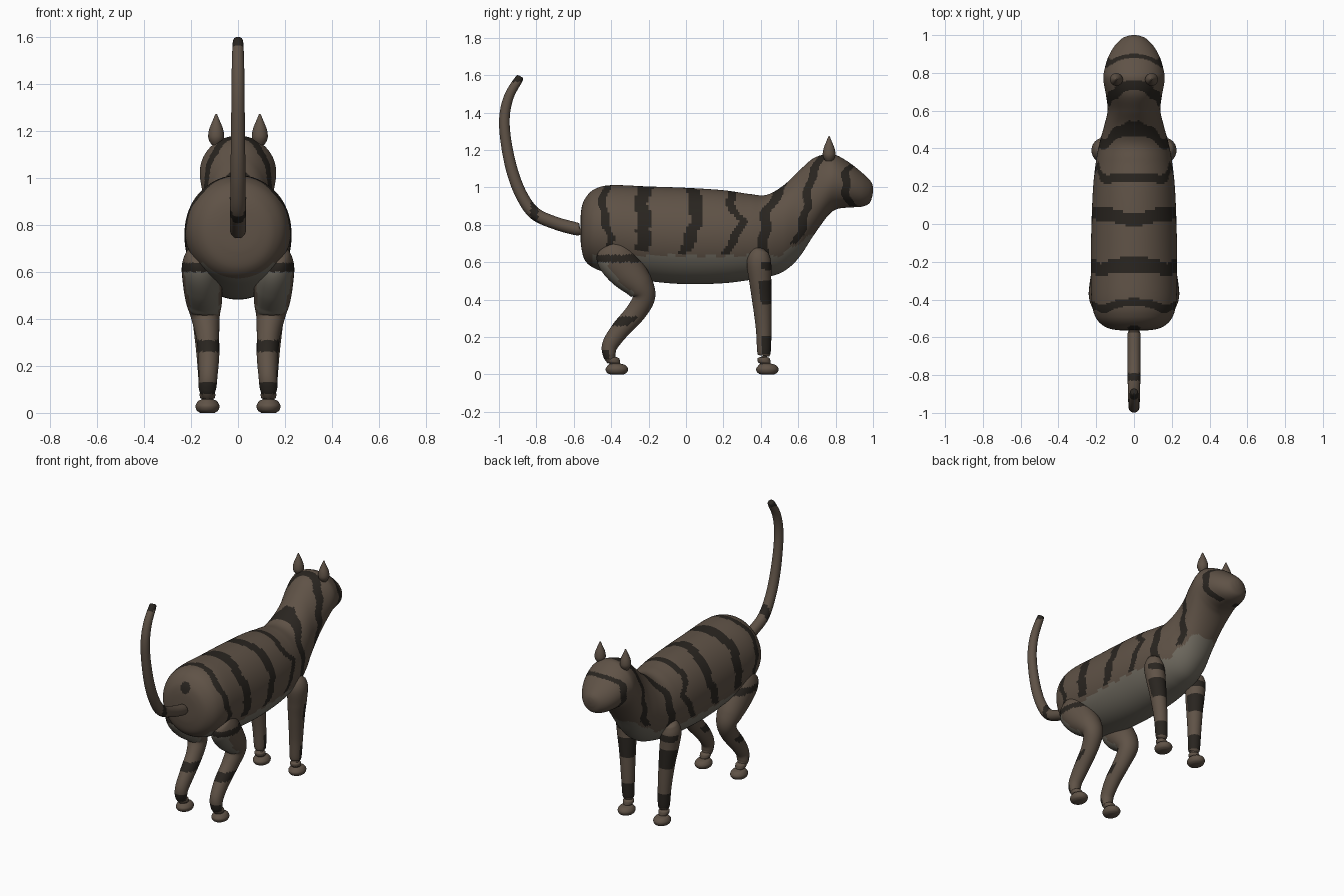
import bpy, bmesh, math
from mathutils import Vector


def material(name, rgb):
    m = bpy.data.materials.new(name)
    m.diffuse_color = (*rgb, 1)
    return m


MATS = [material("brown_fur", (0.115, 0.085, 0.062)),
        material("dark_fur", (0.022, 0.018, 0.014)),
        material("pale_fur", (0.165, 0.15, 0.12))]
BROWN, DARK, PALE = 0, 1, 2


def spline(rows, steps):
    """Catmull-Rom through rows of numbers."""
    out = []
    n = len(rows)
    for i in range(n - 1):
        p = [rows[max(0, min(n - 1, i + k))] for k in (-1, 0, 1, 2)]
        for s in range(steps):
            t = s / steps
            out.append([0.5 * (2 * b + (c - a) * t + (2 * a - 5 * b + 4 * c - d) * t * t
                               + (3 * b - a - 3 * c + d) * t ** 3) for a, b, c, d in zip(*p)])
    out.append(list(rows[-1]))
    return out


def loft(name, rows, paint, segs=32, steps=8, normal=None):
    """Skin elliptical rings; row = x, y, z, half width in x, half depth."""
    pts = spline(rows, steps)
    bm = bmesh.new()
    rings = []
    for i, (x, y, z, rx, rn) in enumerate(pts):
        a, b = pts[max(0, i - 1)], pts[min(len(pts) - 1, i + 1)]
        nv = normal or Vector((0, a[2] - b[2], b[1] - a[1])).normalized()
        rx, rn = max(rx, 0.002), max(rn, 0.002)
        ring = []
        for k in range(segs):
            t = 2 * math.pi * k / segs
            ring.append(bm.verts.new(Vector((x + rx * math.cos(t), y, z)) + nv * (rn * math.sin(t))))
        rings.append(ring)
    for r, q in zip(rings, rings[1:]):
        for k in range(segs):
            bm.faces.new((r[k], r[(k + 1) % segs], q[(k + 1) % segs], q[k]))
    bm.faces.new(rings[0])
    bm.faces.new(rings[-1])
    bmesh.ops.recalc_face_normals(bm, faces=bm.faces)
    for f in bm.faces:
        f.smooth = True
        f.material_index = paint(f.calc_center_median(), f.normal)
    me = bpy.data.meshes.new(name)
    bm.to_mesh(me)
    bm.free()
    for m in MATS:
        me.materials.append(m)
    ob = bpy.data.objects.new(name, me)
    bpy.context.collection.objects.link(ob)
    return ob


# Coat stripes: half width, then (z, y) points from low to high
STRIPES = [
    (0.020, [(0.63, -0.40), (0.75, -0.41), (0.90, -0.45), (1.02, -0.42)]),
    (0.038, [(0.66, -0.24), (0.80, -0.22), (0.90, -0.24), (1.02, -0.22)]),
    (0.035, [(0.65, -0.01), (0.80, 0.05), (0.92, 0.06), (1.02, 0.01)]),
    (0.024, [(0.64, 0.20), (0.72, 0.26), (0.82, 0.30), (0.92, 0.23), (1.0, 0.25)]),
    (0.028, [(0.60, 0.40), (0.75, 0.42), (0.88, 0.43), (0.96, 0.49), (1.03, 0.52)]),
    (0.022, [(0.70, 0.58), (0.78, 0.62), (0.90, 0.645), (1.03, 0.66), (1.2, 0.74)]),
    (0.022, [(0.90, 0.89), (0.98, 0.85), (1.08, 0.855), (1.13, 0.90)]),
]


def body_paint(c, n):
    if -0.5 < c.y < 0.68:
        edge = 0.635 + max(0, c.y - 0.5) * 0.65 + 0.008 * math.sin(c.y * 60)
        if c.z < edge:
            return PALE
    if c.y < -0.5 and math.hypot(c.x, c.z - 0.91) < 0.035:
        return DARK
    for i, (w, line) in enumerate(STRIPES):
        for (z0, y0), (z1, y1) in zip(line, line[1:]):
            if z0 <= c.z < z1:
                y = y0 + (y1 - y0) * (c.z - z0) / (z1 - z0) + 0.008 * math.sin(45 * c.z + i)
                if abs(c.y - y) < w:
                    return DARK
    return BROWN


# Body, neck and head: y, top, bottom, half width
profile = [
    (-0.565, 0.79, 0.76, 0.01), (-0.56, 0.88, 0.68, 0.10), (-0.54, 0.94, 0.61, 0.16),
    (-0.49, 0.99, 0.568, 0.205), (-0.40, 1.012, 0.54, 0.225), (-0.20, 1.005, 0.50, 0.228),
    (0.0, 0.998, 0.483, 0.225), (0.20, 0.985, 0.488, 0.216), (0.34, 0.965, 0.505, 0.20),
    (0.43, 0.96, 0.52, 0.182), (0.52, 1.01, 0.55, 0.158), (0.60, 1.085, 0.62, 0.14),
    (0.68, 1.155, 0.74, 0.148), (0.76, 1.18, 0.85, 0.162), (0.81, 1.17, 0.885, 0.158),
    (0.88, 1.128, 0.893, 0.138), (0.94, 1.08, 0.897, 0.105), (0.98, 1.042, 0.915, 0.066),
    (0.995, 1.02, 0.95, 0.035), (1.0, 1.0, 0.98, 0.008)]
loft("body", [(0, y, (t + b) / 2, w, (t - b) / 2) for y, t, b, w in profile],
     body_paint, 96, 14, Vector((0, 0, 1)))


# Tail
def tail_paint(c, n):
    return DARK if c.z > 1.565 or -0.83 < c.y < -0.79 and c.z < 1 else BROWN


loft("tail", [(0, y, z, r, r) for y, z, r in [
    (-0.565, 0.778, 0.025), (-0.585, 0.778, 0.034), (-0.70, 0.81, 0.034), (-0.81, 0.862, 0.034),
    (-0.88, 0.96, 0.032), (-0.93, 1.09, 0.031), (-0.963, 1.25, 0.029), (-0.97, 1.38, 0.028),
    (-0.945, 1.49, 0.026), (-0.893, 1.58, 0.022), (-0.885, 1.594, 0.012)]],
    tail_paint, 24)


# Nose
loft("nose", [(0, 0.975, 0.967, 0.01, 0.01), (0, 0.985, 0.967, 0.02, 0.016),
              (0, 0.993, 0.967, 0.016, 0.013), (0, 0.997, 0.967, 0.004, 0.004)],
     lambda c, n: DARK, 16, 4, Vector((0, 0, 1)))


# Leg markings
def front_leg_paint(c, n):
    if 0.11 < c.z < 0.20 and n.y > -0.3:
        return DARK
    if 0.38 < c.z < 0.50 and n.y > -0.1 or 0.56 < c.z < 0.60 and n.y > 0.2:
        return DARK
    return BROWN


def hind_leg_paint(c, n):
    if 0.42 < c.z < 0.60 and n.y < -0.35:
        return PALE
    if 0.26 < c.z < 0.31 and n.y < 0.2 or 0.60 < c.z < 0.64 or 0.08 < c.z < 0.13 and n.y < 0:
        return DARK
    return BROWN


def plain(c, n):
    return BROWN


FRONT = [(0.17, 0.40, 0.675, 0.015, 0.02), (0.17, 0.395, 0.655, 0.04, 0.047),
         (0.165, 0.39, 0.60, 0.06, 0.065), (0.155, 0.397, 0.50, 0.058, 0.059),
         (0.145, 0.405, 0.40, 0.05, 0.052), (0.135, 0.415, 0.25, 0.042, 0.042),
         (0.13, 0.417, 0.12, 0.036, 0.036), (0.13, 0.417, 0.102, 0.025, 0.025)]
HIND = [(0.18, -0.425, 0.69, 0.015, 0.03), (0.175, -0.415, 0.675, 0.045, 0.075),
        (0.162, -0.38, 0.625, 0.077, 0.10), (0.152, -0.32, 0.555, 0.083, 0.10),
        (0.145, -0.25, 0.475, 0.077, 0.078), (0.14, -0.226, 0.41, 0.062, 0.06),
        (0.13, -0.27, 0.33, 0.05, 0.055), (0.125, -0.35, 0.24, 0.045, 0.05),
        (0.127, -0.405, 0.16, 0.04, 0.043), (0.13, -0.41, 0.105, 0.037, 0.034),
        (0.13, -0.395, 0.07, 0.025, 0.025)]
EAR = [(1.14, 0.018), (1.16, 0.030), (1.18, 0.034), (1.21, 0.029), (1.245, 0.015), (1.274, 0.003)]
# Paw with ankle: z, y shift, half width, half length
PAW = [(0.0, 0, 0.03, 0.035), (0.01, 0, 0.045, 0.053), (0.03, 0, 0.051, 0.06),
       (0.05, 0, 0.04, 0.046), (0.058, -0.01, 0.025, 0.03), (0.066, -0.016, 0.032, 0.034),
       (0.085, -0.02, 0.032, 0.033), (0.093, -0.02, 0.018, 0.02)]

# Mirrored ears, legs and paws
for side, s in (("left", -1), ("right", 1)):
    loft(side + "_ear", [(s * 0.093, 0.765, z, r, r) for z, r in EAR], plain, 24)
    for part, rows, paint, py in (("front", FRONT, front_leg_paint, 0.435),
                                  ("hind", HIND, hind_leg_paint, -0.37)):
        loft(f"{side}_{part}_leg", [(s * r[0], *r[1:]) for r in rows], paint, 40, 10)
        loft(f"{side}_{part}_paw", [(s * 0.13, py + d, z, w, l) for z, d, w, l in PAW],
             plain, 28, 5, Vector((0, 1, 0)))
